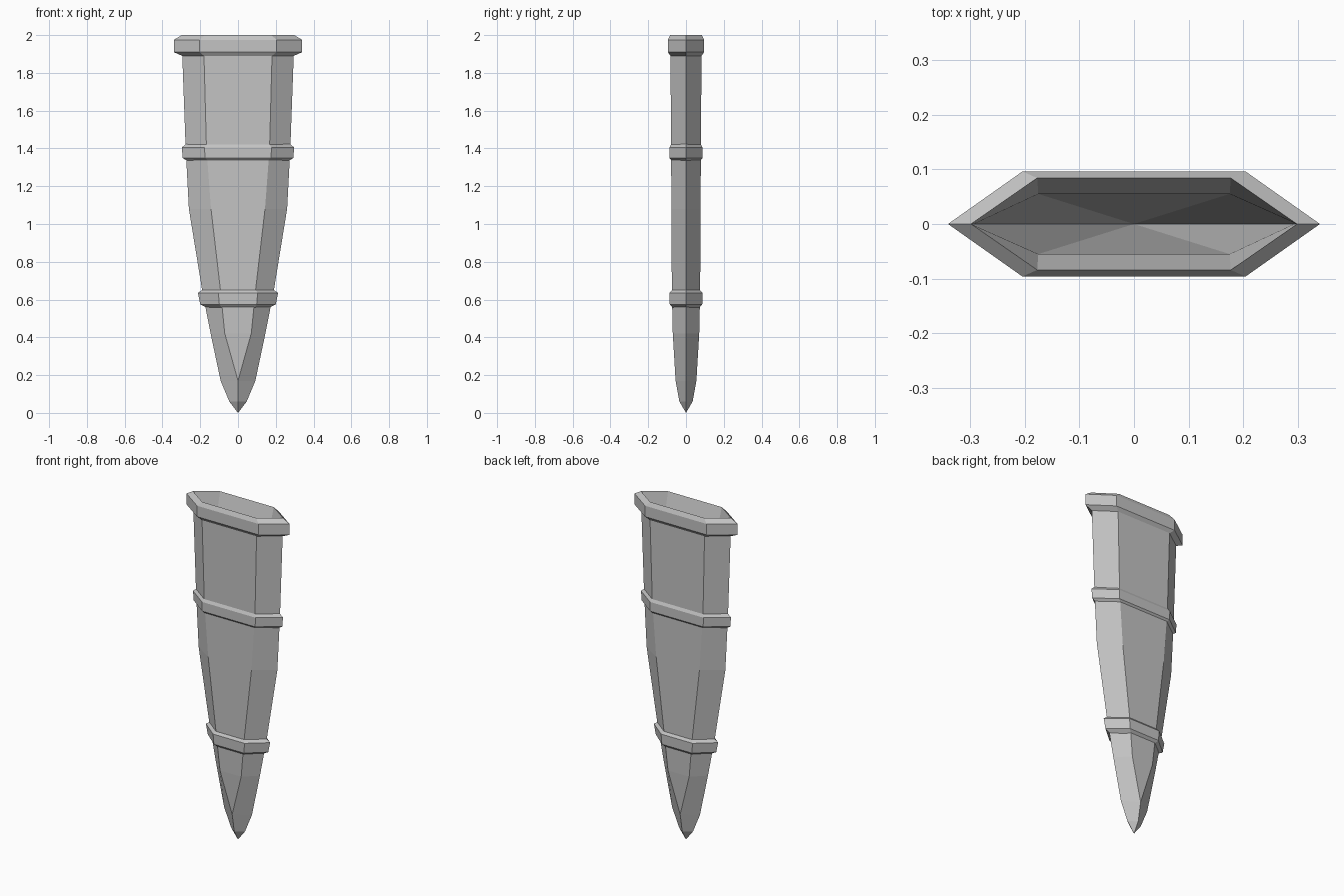
import bpy
import bmesh

cube = bpy.data.objects.get("Cube")
if cube:
    bpy.data.objects.remove(cube, do_unlink=True)

grey = bpy.data.materials.new("plain grey")
grey.use_nodes = True
GREY = (0.55, 0.55, 0.55, 1)
grey.diffuse_color = GREY
grey.node_tree.nodes["Principled BSDF"].inputs["Base Color"].default_value = GREY


def section(bm, z, w, f, d):
    """Flattened hexagon: points at +-w on the x axis, flat faces of half width f at +-d."""
    outline = [(w, 0), (f, d), (-f, d), (-w, 0), (-f, -d), (f, -d)]
    return [bm.verts.new((x, y, z)) for x, y in outline]


def loft(name, sections, closed=False):
    """Skin a run of hexagon sections; closed joins the last section to the first."""
    bm = bmesh.new()
    rings = [section(bm, *s) for s in sections]
    pairs = list(zip(rings, rings[1:]))
    if closed:
        pairs.append((rings[-1], rings[0]))
    for a, b in pairs:
        for i in range(len(a)):
            j = (i + 1) % len(a)
            bm.faces.new((a[i], a[j], b[j], b[i]))
    # Merge the points where sections narrow to a ridge or a tip
    bmesh.ops.remove_doubles(bm, verts=bm.verts[:], dist=0.0005)
    bmesh.ops.recalc_face_normals(bm, faces=bm.faces[:])
    mesh = bpy.data.meshes.new(name)
    bm.to_mesh(mesh)
    bm.free()
    mesh.materials.append(grey)
    obj = bpy.data.objects.new(name, mesh)
    bpy.context.collection.objects.link(obj)
    return obj


# Tapered sheath: tip, blade-shaped body, flared mouth and hollow inside (z, w, f, d)
loft("sheath_body", [
    (0, 0, 0, 0),
    (0.06, 0.046, 0, 0.035),
    (0.17, 0.092, 0, 0.055),
    (0.42, 0.145, 0.07, 0.07),
    (0.65, 0.19, 0.093, 0.075),
    (1.08, 0.26, 0.143, 0.077),
    (1.4, 0.277, 0.167, 0.079),
    (1.89, 0.295, 0.18, 0.082),
    (1.91, 0.34, 0.204, 0.096),
    (1.975, 0.34, 0.204, 0.096),
    (2.0, 0.298, 0.177, 0.084),
    (1.9, 0.293, 0.175, 0.055),
    (0.25, 0, 0, 0),
])

# Bevelled bands round the body
loft("upper_band", [
    (1.335, 0.27, 0.16, 0.075),
    (1.35, 0.293, 0.175, 0.088),
    (1.405, 0.297, 0.177, 0.088),
    (1.425, 0.275, 0.165, 0.077),
], closed=True)
loft("lower_band", [
    (0.558, 0.168, 0.085, 0.071),
    (0.575, 0.2, 0.099, 0.086),
    (0.635, 0.212, 0.104, 0.087),
    (0.652, 0.187, 0.092, 0.073),
], closed=True)
